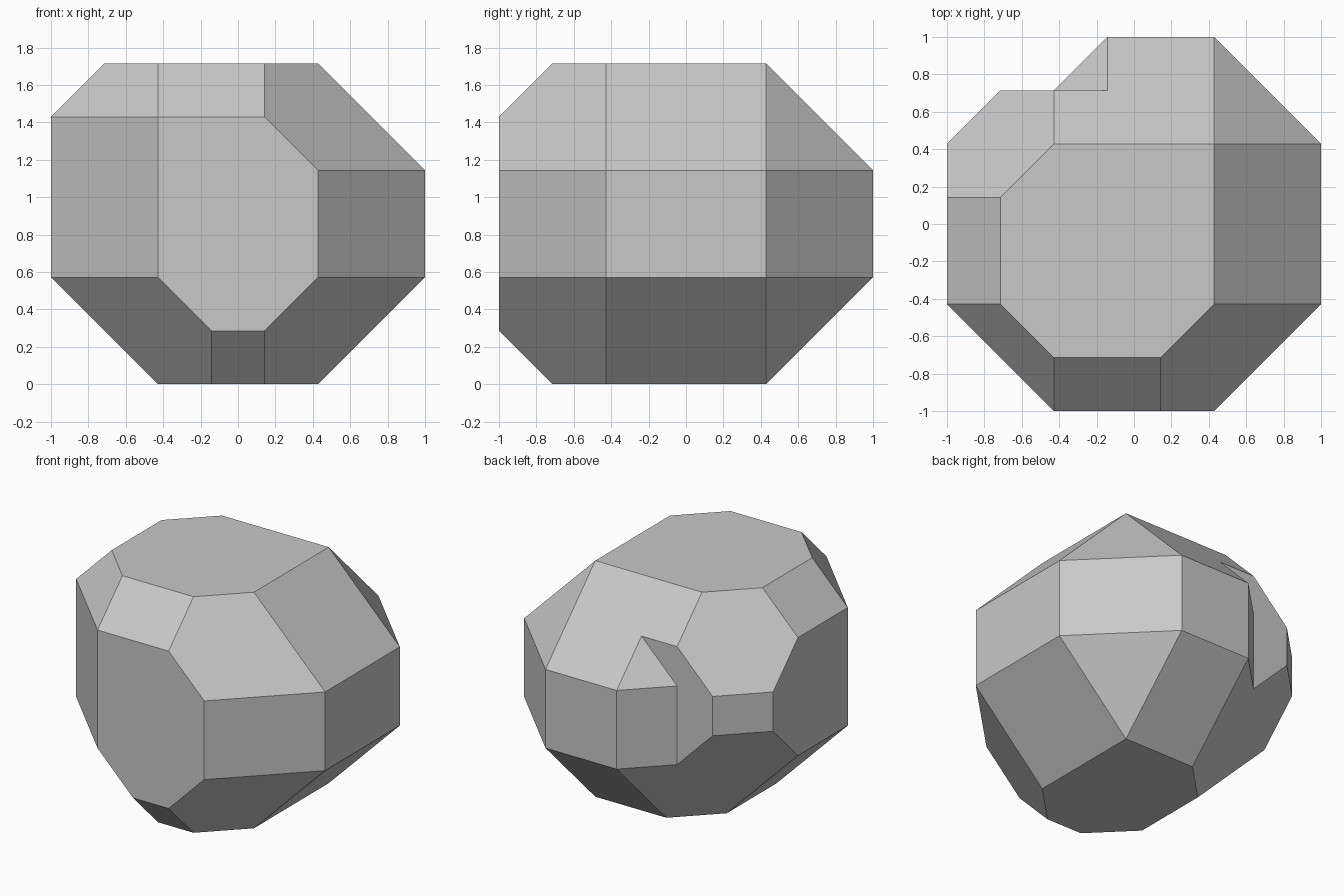
import bpy
import bmesh
from itertools import product, combinations
from mathutils import Matrix, Vector

cube = bpy.data.objects.get("Cube")
if cube:
    bpy.data.objects.remove(cube, do_unlink=True)

UNIT = 1 / 7          # grid step of the facets
HALF_HEIGHT = 6       # in grid steps


def convex_solid(name, planes):
    """Object filling the space where normal . point <= distance for all planes."""
    corners = set()
    for trio in combinations(planes, 3):
        m = Matrix([n for n, d in trio])
        if abs(m.determinant()) < 0.01:
            continue
        p = m.inverted() @ Vector([d for n, d in trio])
        if all(p.dot(Vector(n)) <= d + 0.001 for n, d in planes):
            corners.add(tuple(round(c, 3) for c in p))
    bm = bmesh.new()
    for x, y, z in sorted(corners):
        bm.verts.new((x * UNIT, y * UNIT, (z + HALF_HEIGHT) * UNIT))
    bmesh.ops.convex_hull(bm, input=bm.verts[:])
    tidy(bm)
    mesh = bpy.data.meshes.new(name)
    bm.to_mesh(mesh)
    bm.free()
    obj = bpy.data.objects.new(name, mesh)
    bpy.context.scene.collection.objects.link(obj)
    return obj


def tidy(bm):
    """Merge doubled points and flat neighbouring faces."""
    bmesh.ops.remove_doubles(bm, verts=bm.verts[:], dist=0.001)
    bmesh.ops.dissolve_limit(bm, angle_limit=0.02, verts=bm.verts[:], edges=bm.edges[:])
    bmesh.ops.recalc_face_normals(bm, faces=bm.faces[:])


# Faceted body: a box with its edges and corners cut, some deeper than others
special = {(-1, 0, 1): 11, (0, -1, 1): 11, (0, -1, -1): 11,
           (-1, -1, 1): 14, (-1, 1, -1): 10}


def facet_distance(n):
    kind = sum(map(abs, n))
    if n in special:
        return special[n]
    if kind == 1:
        return HALF_HEIGHT if n[2] else 7
    if kind == 2:
        return 9 if n[2] else 10
    return 12


facets = [(n, facet_distance(n)) for n in product((-1, 0, 1), repeat=3) if any(n)]
rock = convex_solid("faceted_rock", facets)

# Notch at the back right: two wedges behind a flat wall
limits = [((-1, 0, 0), 9), ((0, 1, 0), 9), ((0, 0, 1), 9), ((0, 0, -1), 9),
          ((0, -1, 0), -5)]
cutters = [convex_solid("notch_side_cutter", limits + [((1, -1, 0), -8)]),
           convex_solid("notch_top_cutter", limits + [((1, -1, -1), -10)])]
for cutter in cutters:
    cutter.hide_render = True
    mod = rock.modifiers.new("notch", 'BOOLEAN')
    mod.operation = 'DIFFERENCE'
    mod.solver = 'EXACT'
    mod.object = cutter

# Bake the notch and drop the cutters
bpy.context.view_layer.update()
graph = bpy.context.evaluated_depsgraph_get()
mesh = bpy.data.meshes.new_from_object(rock.evaluated_get(graph))
rock.modifiers.clear()
rock.data = mesh
for cutter in cutters:
    bpy.data.objects.remove(cutter, do_unlink=True)
bm = bmesh.new()
bm.from_mesh(mesh)
tidy(bm)
for f in bm.faces:
    f.smooth = False
    f.material_index = 0
bm.to_mesh(mesh)
bm.free()

# Stone colour
stone = bpy.data.materials.new("light_grey_stone")
stone.use_nodes = True
grey = (0.58, 0.58, 0.58, 1)
stone.diffuse_color = grey
stone.node_tree.nodes["Principled BSDF"].inputs["Base Color"].default_value = grey
mesh.materials.clear()
mesh.materials.append(stone)
